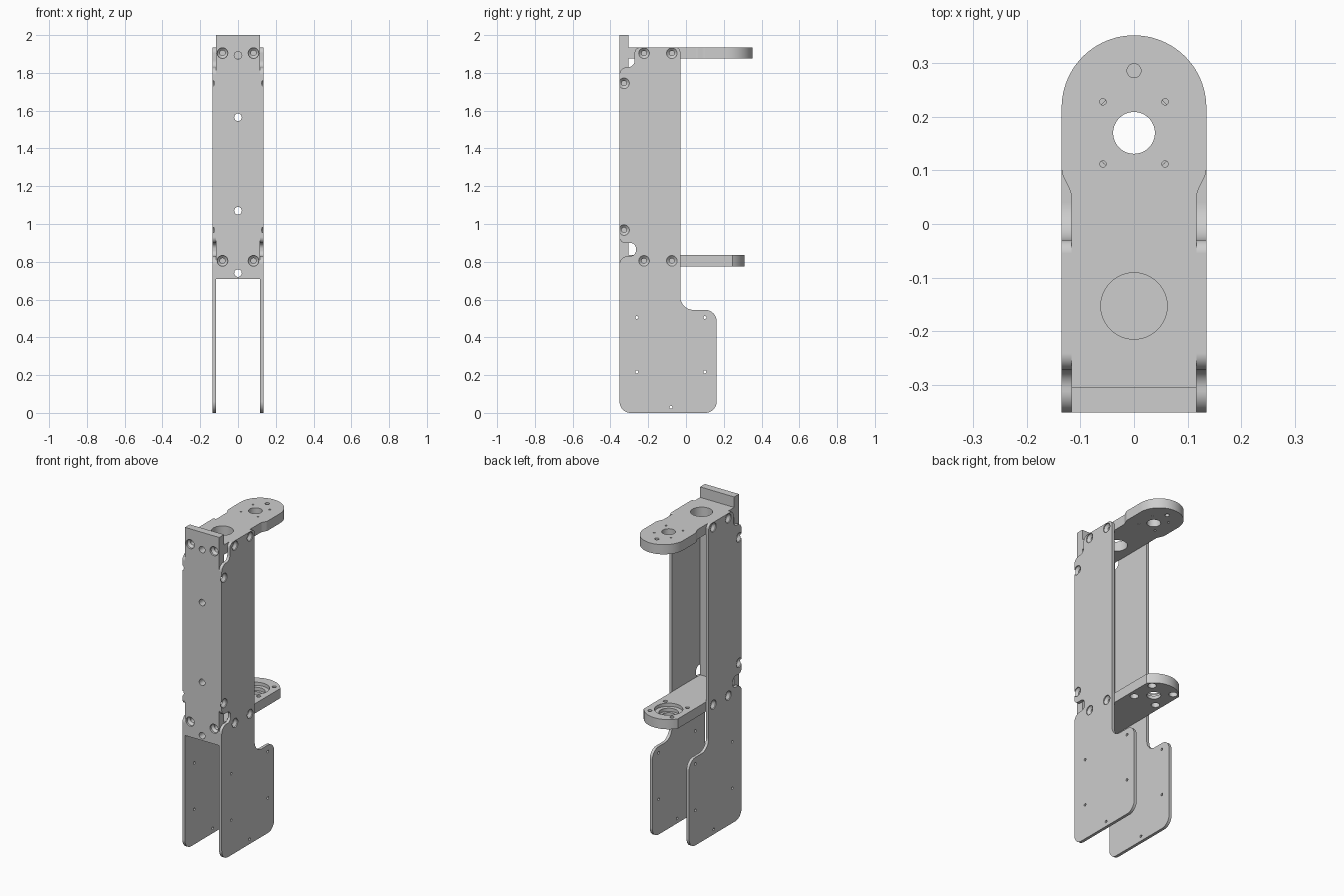
import bpy, bmesh, math
from mathutils import Vector

if "Cube" in bpy.data.objects:
    bpy.data.objects.remove(bpy.data.objects["Cube"])

metal = bpy.data.materials.new("satin grey metal")
metal.diffuse_color = (0.61, 0.61, 0.61, 1)
metal.use_nodes = True
metal.node_tree.nodes["Principled BSDF"].inputs["Base Color"].default_value = metal.diffuse_color


def rounded(points):
    """Closed outline from (u, v, fillet radius) corners."""
    out, n = [], len(points)
    for i, (u, v, r) in enumerate(points):
        p = Vector((u, v, 0))
        if r == 0:
            out.append((u, v))
            continue
        d1 = (Vector((*points[i - 1][:2], 0)) - p).normalized()
        d2 = (Vector((*points[(i + 1) % n][:2], 0)) - p).normalized()
        half = d1.angle(d2) / 2
        t = r / math.tan(half)
        c = p + (d1 + d2).normalized() * r / math.sin(half)
        a, b = (p + d1 * t - c).normalized(), (p + d2 * t - c).normalized()
        steps = 28 if r > 0.1 else 12
        for k in range(steps + 1):
            q = c + a.slerp(b, k / steps) * r
            out.append((q.x, q.y))
    return out


def make_object(name, bm):
    bmesh.ops.remove_doubles(bm, verts=bm.verts, dist=1e-5)
    bmesh.ops.recalc_face_normals(bm, faces=bm.faces)
    mesh = bpy.data.meshes.new(name)
    bm.to_mesh(mesh)
    bm.free()
    mesh.materials.append(metal)
    ob = bpy.data.objects.new(name, mesh)
    bpy.context.collection.objects.link(ob)
    return ob


def plate(name, outline, place, lo, hi):
    """Extrude a 2D outline from lo to hi; place(u, v, w) gives xyz."""
    clean = [p for i, p in enumerate(outline) if math.dist(p, outline[i - 1]) > 1e-4]
    bm = bmesh.new()
    low = [bm.verts.new(place(u, v, lo)) for u, v in clean]
    top = [bm.verts.new(place(u, v, hi)) for u, v in clean]
    bm.faces.new(low)
    bm.faces.new(top)
    for i in range(len(low)):
        j = (i + 1) % len(low)
        bm.faces.new((low[i], low[j], top[j], top[i]))
    return make_object(name, bm)


def drill(bm, origin, direction, profile, seg=32):
    """Stepped hole cutter: profile is (radius, depth) along direction."""
    d = Vector(direction)
    a = d.orthogonal().normalized()
    b = d.cross(a)
    rings = []
    for r, depth in profile:
        c = Vector(origin) + d * depth
        rings.append([bm.verts.new(c + r * (a * math.cos(t) + b * math.sin(t)))
                      for t in (2 * math.pi * k / seg for k in range(seg))])
    for r0, r1 in zip(rings, rings[1:]):
        for k in range(seg):
            m = (k + 1) % seg
            bm.faces.new((r0[k], r0[m], r1[m], r1[k]))
    bm.faces.new(rings[0])
    bm.faces.new(rings[-1])


# Side plates
side_outline = rounded([
    (-.352, 0, .06), (.162, 0, .06), (.162, .545, .06), (-.03, .545, .07),
    (-.03, 1.935, .025), (-.272, 1.935, .03), (-.272, 1.83, .035), (-.352, 1.83, .04),
    (-.352, .9, .03), (-.265, .9, .03), (-.265, .83, .03), (-.352, .83, .045)])
parts = []
for label, lo, hi in (("right", .117, .135), ("left", -.135, -.117)):
    parts.append(plate("side_plate_" + label, side_outline, lambda u, v, w: (w, u, v), lo, hi))

# Front spine plate
parts.append(plate("front_plate", [(-.117, .71), (.117, .71), (.117, 2), (-.117, 2)],
                   lambda u, v, w: (u, w, v), -.352, -.305))

# Top arm with round nose
top_outline = rounded([
    (-.117, -.305, 0), (.117, -.305, 0), (.117, .058, .04), (.135, .095, .04),
    (.135, .352, .135), (-.135, .352, .135), (-.135, .095, .04), (-.117, .058, .04)])
parts.append(plate("top_arm", top_outline, lambda u, v, w: (u, v, w), 1.875, 1.935))

# Lower arm with a shallow arc end
reach = math.acos(.117 / .14)
arc = [(.14 * math.cos(t), .17 + .14 * math.sin(t))
       for t in (reach + (math.pi - 2 * reach) * k / 28 for k in range(29))]
parts.append(plate("lower_arm", [(-.117, -.305), (.117, -.305)] + arc,
                   lambda u, v, w: (u, v, w), .775, .835))

# Hole cutters
bm = bmesh.new()
side_sink = [(.028, -.01), (.028, .006), (.013, .02), (.013, .06)]
front_sink = [(.028, -.01), (.028, .012), (.014, .025), (.014, .085)]
for s in (-1, 1):
    for y, z in ((-.222, .805), (-.075, .805), (-.222, 1.904), (-.075, 1.904),
                 (-.328, .968), (-.328, 1.745)):
        drill(bm, (s * .135, y, z), (-s, 0, 0), side_sink)
    for y, z in ((-.26, .505), (.1, .505), (-.26, .217), (.1, .217), (-.08, .03)):
        drill(bm, (s * .135, y, z), (-s, 0, 0), [(.008, -.01), (.008, .03)], 16)
    for z in (.805, 1.905):
        drill(bm, (s * .082, -.352, z), (0, 1, 0), front_sink)
    for e in (-1, 1):
        drill(bm, (s * .058, .17 + e * .058, 1.935), (0, 0, -1), [(.006, -.01), (.006, .07)], 16)
        drill(bm, (s * .076, .17 + e * .076, .775), (0, 0, 1),
              [(.024, -.01), (.024, .03), (.012, .03), (.012, .07)], 24)
for z in (.74, 1.07, 1.565, 1.893):
    drill(bm, (0, -.352, z), (0, 1, 0), [(.02, -.01), (.02, .052)])
for y, r in ((.286, .013), (.17, .039), (-.153, .062)):
    drill(bm, (0, y, 1.935), (0, 0, -1), [(r, -.01), (r, .07)], 48)
# Stepped bearing seat in the lower arm
drill(bm, (0, .17, .835), (0, 0, -1),
      [(.08, -.01), (.08, .02), (.055, .02), (.055, .04), (.039, .04), (.039, .07)], 48)
cutter = make_object("hole_cutter", bm)
cutter.hide_render = True

# Cut, then smooth the fillets and bores
for ob in parts:
    bpy.ops.object.select_all(action='DESELECT')
    ob.select_set(True)
    bpy.context.view_layer.objects.active = ob
    mod = ob.modifiers.new("holes", 'BOOLEAN')
    mod.operation = 'DIFFERENCE'
    mod.solver = 'EXACT'
    mod.object = cutter
    bpy.ops.object.modifier_apply(modifier=mod.name)
    bpy.ops.object.shade_smooth_by_angle(angle=math.radians(30))
    weighted = ob.modifiers.new("flat_faces", 'WEIGHTED_NORMAL')
    weighted.keep_sharp = True
bpy.data.objects.remove(cutter)
